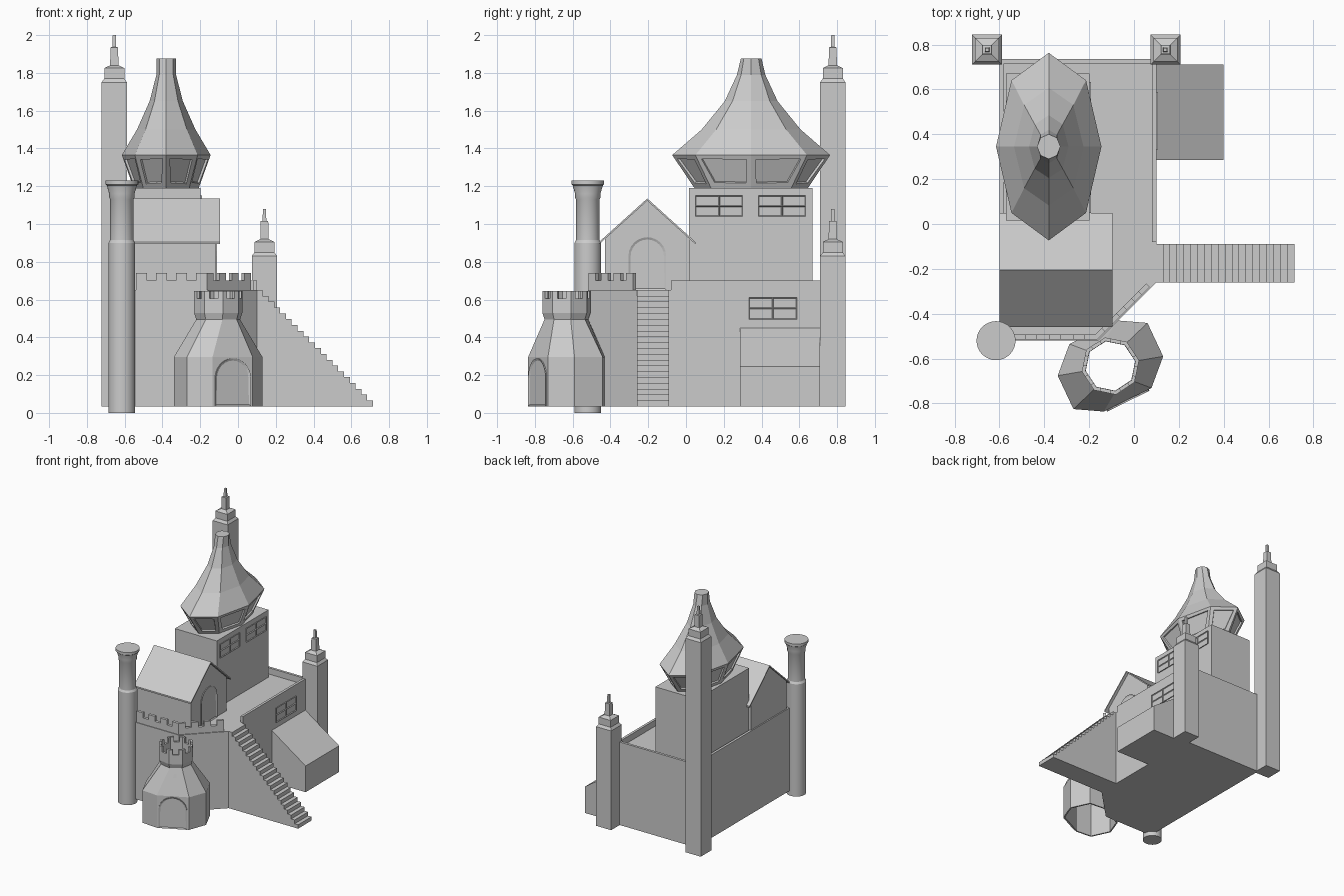
import bpy, bmesh
from math import sin, cos, pi, radians, atan2
from mathutils import Vector, Matrix

if "Cube" in bpy.data.objects:
    bpy.data.objects.remove(bpy.data.objects["Cube"])

stone = bpy.data.materials.new("stone_grey")
stone.use_nodes = True
stone.diffuse_color = (0.6, 0.6, 0.6, 1)
stone.node_tree.nodes["Principled BSDF"].inputs["Base Color"].default_value = (0.6, 0.6, 0.6, 1)


def finish(name, bm, matrix=None):
    bmesh.ops.recalc_face_normals(bm, faces=list(bm.faces))
    mesh = bpy.data.meshes.new(name)
    bm.to_mesh(mesh)
    bm.free()
    mesh.materials.append(stone)
    obj = bpy.data.objects.new(name, mesh)
    bpy.context.collection.objects.link(obj)
    if matrix:
        obj.matrix_world = matrix
    return obj


def loft(rings, closed=False):
    """Bridge rings of equal length, either capped or joined end to end."""
    bm = bmesh.new()
    loops = [[bm.verts.new(p) for p in ring] for ring in rings]
    n = len(loops[0])
    pairs = list(zip(loops, loops[1:]))
    if closed:
        pairs.append((loops[-1], loops[0]))
    else:
        bm.faces.new(loops[0])
        bm.faces.new(loops[-1])
    for a, b in pairs:
        for i in range(n):
            j = (i + 1) % n
            bm.faces.new((a[i], a[j], b[j], b[i]))
    return bm


def ring(cx, cy, z, rx, ry, n, turn=0.0):
    return [(cx + rx * cos(turn + 2 * pi * i / n), cy + ry * sin(turn + 2 * pi * i / n), z)
            for i in range(n)]


def prism(name, outline, z0, z1):
    return finish(name, loft([[(x, y, z) for x, y in outline] for z in (z0, z1)]))


def box(name, x0, x1, y0, y1, z0, z1):
    return prism(name, [(x0, y0), (x1, y0), (x1, y1), (x0, y1)], z0, z1)


def side_prism(name, outline, axis, lo, hi):
    """Extrude an outline (across, height) along x or y."""
    def place(u, z, t):
        return (t, u, z) if axis == "x" else (u, t, z)
    return finish(name, loft([[place(u, z, t) for u, z in outline] for t in (lo, hi)]))


def wall_strip(name, a, b, z0, z1, thick):
    a, b = Vector(a), Vector(b)
    d = (b - a).normalized()
    n = Vector((-d.y, d.x)) * thick
    return prism(name, [a, b, b + n, a + n], z0, z1)


def wall_matrix(x, y, z, angle):
    """Local x runs along the wall, local y up, local z outward."""
    out = Vector((cos(angle), sin(angle), 0))
    along = Vector((-out.y, out.x, 0))
    m = Matrix((along, Vector((0, 0, 1)), out)).transposed().to_4x4()
    m.translation = (x, y, z)
    return m


def arch_door(name, matrix, width, height):
    r = width / 2
    pts = [(-r, 0), (r, 0)] + [(r * cos(pi * i / 12), height - r + r * sin(pi * i / 12))
                               for i in range(13)]
    bm = loft([[(x, y, z) for x, y in pts] for z in (-0.002, 0.007)])
    bmesh.ops.recalc_face_normals(bm, faces=list(bm.faces))
    panel = max(bm.faces, key=lambda f: f.calc_center_median().z)
    bmesh.ops.inset_individual(bm, faces=[panel], thickness=0.012, depth=0)
    bmesh.ops.translate(bm, vec=(0, 0, -0.006), verts=list(panel.verts))
    return finish(name, bm, matrix)


def window(name, matrix, width, height):
    bm = bmesh.new()
    bmesh.ops.create_grid(bm, x_segments=2, y_segments=2, size=0.5)
    bmesh.ops.scale(bm, vec=(width, height, 1), verts=list(bm.verts))
    bmesh.ops.translate(bm, vec=(0, 0, 0.007), verts=list(bm.verts))
    panes = list(bm.faces)
    bmesh.ops.inset_individual(bm, faces=panes, thickness=0.006, depth=0)
    for f in panes:
        bmesh.ops.translate(bm, vec=(0, 0, -0.006), verts=list(f.verts))
    edges = [e for e in bm.edges if e.is_boundary]
    rim = bmesh.ops.extrude_edge_only(bm, edges=edges)["geom"]
    for v in rim:
        if isinstance(v, bmesh.types.BMVert):
            v.co.z = -0.002
    return finish(name, bm, matrix)


# Main castle body with a cut front corner
prism("castle_body", [(-0.6, -0.52), (-0.16, -0.52), (0.1, -0.26), (0.1, 0.735), (-0.6, 0.735)],
      0.035, 0.65)

# Plain parapets on the sides and back
box("parapet_left", 0.08, 0.1, -0.08, 0.735, 0.645, 0.7)
box("parapet_right", -0.6, -0.58, -0.5, 0.735, 0.645, 0.7)
box("parapet_back", -0.6, 0.1, 0.715, 0.735, 0.645, 0.7)

# Battlements along the front and the cut corner
for label, a, b in (("front", (-0.54, -0.515), (-0.165, -0.515)),
                    ("corner", (-0.165, -0.515), (0.07, -0.28))):
    a, b = Vector(a), Vector(b)
    wall_strip("battlement_" + label, a, b, 0.645, 0.7, 0.022)
    step = (b - a) / 3.55
    for i in range(4):
        start = a + step * i
        wall_strip(f"merlon_{label}_{i}", start, start + step * 0.55, 0.7, 0.74, 0.022)

# Staircase: a solid stepped side profile
steps, x_top, x_end, z_low, z_high = 20, 0.1, 0.715, 0.035, 0.65
run, rise = (x_end - x_top) / steps, (z_high - z_low) / steps
profile = [(x_top, z_low), (x_end, z_low)]
for i in range(steps):
    x = x_end - i * run
    profile += [(x, z_low + (i + 1) * rise), (x - run, z_low + (i + 1) * rise)]
side_prism("staircase", profile, "y", -0.26, -0.09)

# Lean-to on the left wall
side_prism("lean_to", [(0.1, 0.035), (0.4, 0.035), (0.4, 0.245), (0.1, 0.45)], "y", 0.285, 0.71)

# Square back towers with stepped tops
for label, cx, top in (("tall", -0.655, 1.75), ("short", 0.14, 0.83)):
    levels = [(0.035, 0.067), (top, 0.067), (top + 0.02, 0.053), (top + 0.075, 0.053),
              (top + 0.09, 0.022), (top + 0.185, 0.02), (top + 0.187, 0.01), (top + 0.25, 0.008)]
    finish(label + "_back_tower",
           loft([ring(cx, 0.777, z, h * 2 ** 0.5, h * 2 ** 0.5, 4, pi / 4) for z, h in levels]))

# Round front column with a flared top
levels = [(0, 0.071), (0.9, 0.071), (0.915, 0.062), (1.13, 0.062), (1.14, 0.067), (1.16, 0.067),
          (1.205, 0.08), (1.21, 0.087), (1.23, 0.087)]
column = finish("round_column", loft([ring(-0.615, -0.52, z, r, r, 32) for z, r in levels]))
bpy.context.view_layer.objects.active = column
column.select_set(True)
bpy.ops.object.shade_smooth_by_angle(angle=radians(30))
column.select_set(False)

# Keep with its windows
box("keep", -0.57, -0.198, 0.015, 0.67, 0.645, 1.19)
for label, y in (("front", 0.175), ("back", 0.508)):
    window("keep_window_" + label, wall_matrix(-0.198, y, 1.095, 0), 0.25, 0.11)
window("body_window", wall_matrix(0.1, 0.46, 0.553, 0), 0.255, 0.115)

# Eight-sided bulb roof, its lower faces inset as windows
levels = [(1.19, 0.172, 0.3), (1.365, 0.235, 0.418), (1.5, 0.155, 0.262), (1.65, 0.088, 0.14),
          (1.79, 0.052, 0.075), (1.875, 0.052, 0.055)]
bm = loft([ring(-0.38, 0.345, z, rx, ry, 8) for z, rx, ry in levels])
bmesh.ops.recalc_face_normals(bm, faces=list(bm.faces))
lower = [f for f in bm.faces if len(f.verts) == 4 and f.calc_center_median().z < 1.3]
for thickness, depth in ((0.038, 0), (0.003, -0.012), (0.009, 0)):
    bmesh.ops.inset_individual(bm, faces=lower, thickness=thickness, depth=depth)
finish("bulb_roof", bm)

# Gabled house on the terrace
mid, eave, ridge = -0.205, 0.905, 1.135
side_prism("house", [(-0.43, 0.645), (0.02, 0.645), (0.02, 0.925), (mid, 1.125), (-0.43, 0.925)],
           "x", -0.59, -0.117)
side_prism("house_roof", [(-0.46, eave), (mid, ridge), (0.05, eave), (0.05, eave - 0.012),
                          (mid, ridge - 0.012), (-0.46, eave - 0.012)], "x", -0.6, -0.095)
arch_door("house_door", wall_matrix(-0.117, mid, 0.65, 0), 0.2, 0.28)

# Open eight-sided gatehouse, wider across its door face
gx, gy = -0.105, -0.633
base = [(0.235, 0.043), (0.165, 0.192), (0.03, 0.203), (-0.183, 0.098)]
base += [(-x, -y) for x, y in base]


def base_ring(z, scale):
    return [(gx + x * scale, gy + y * scale, z) for x, y in base]


def crown_ring(z, r):
    return ring(gx, gy, z, r, r, 8, radians(11))


finish("gatehouse", loft([base_ring(0.035, 1), base_ring(0.295, 1), crown_ring(0.495, 0.118),
                          crown_ring(0.53, 0.13), crown_ring(0.605, 0.13), crown_ring(0.605, 0.113),
                          crown_ring(0.495, 0.112), base_ring(0.29, 0.95), base_ring(0.035, 0.95)],
                         closed=True))

# Corner merlons of the gatehouse
outer = [Vector(p[:2]) for p in crown_ring(0, 0.13)]
inner = [Vector(p[:2]) for p in crown_ring(0, 0.113)]
for i in range(8):
    sides = [[pts[i].lerp(pts[i - 1], 0.27), pts[i], pts[i].lerp(pts[(i + 1) % 8], 0.27)]
             for pts in (outer, inner)]
    prism(f"gate_merlon_{i}", sides[0] + sides[1][::-1], 0.6, 0.645)

# Gate door on the wide front face
a, b = Vector(base[6]), Vector(base[7])
centre, along = (a + b) / 2, b - a
arch_door("gate_door", wall_matrix(gx + centre.x, gy + centre.y, 0.037, atan2(-along.x, along.y)),
          along.length * 0.88, 0.252)
